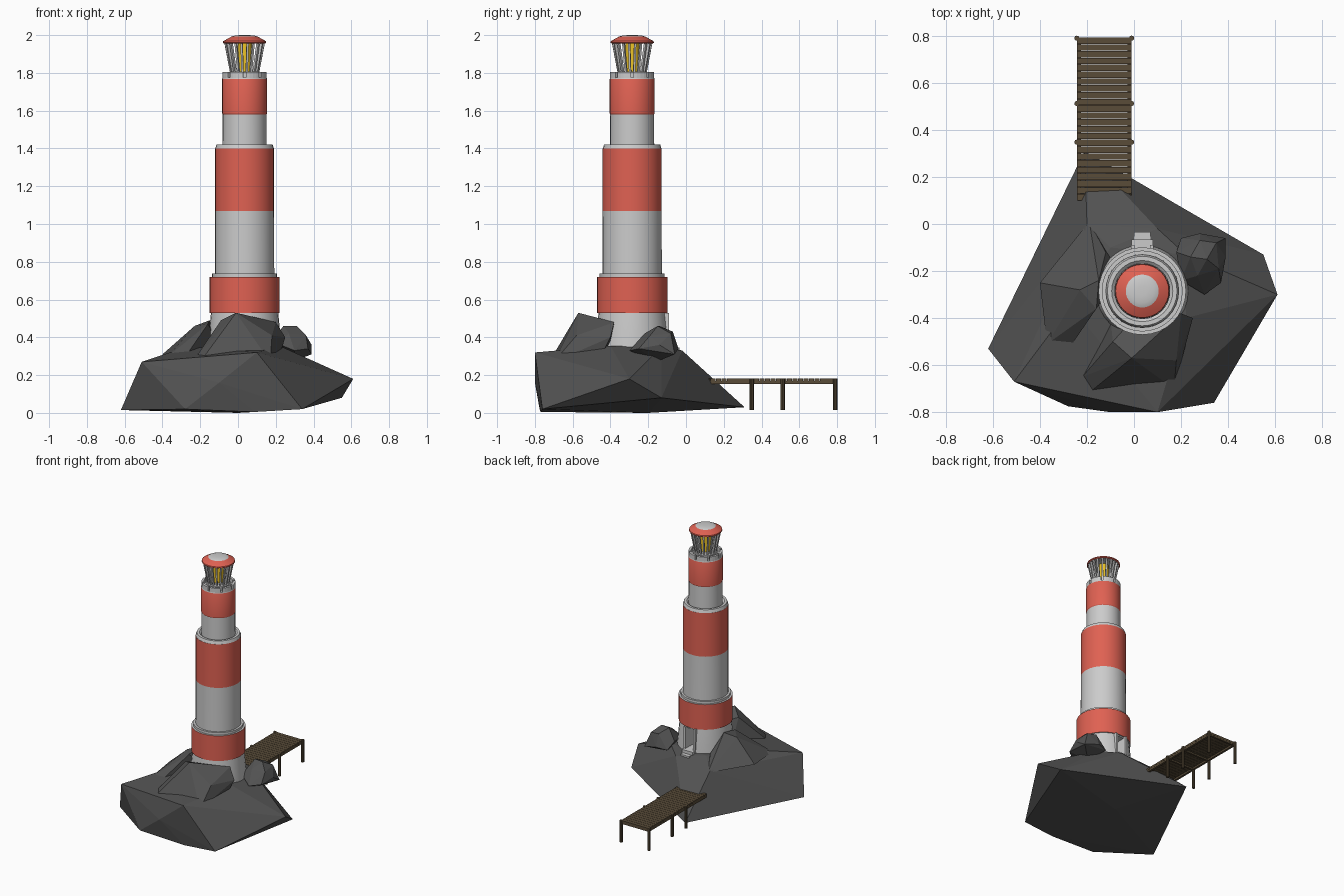
import bpy, bmesh, math
from mathutils import Matrix, Vector

if "Cube" in bpy.data.objects:
    bpy.data.objects.remove(bpy.data.objects["Cube"])

CX, CY = 0.035, -0.285  # tower axis


def mat(name, col):
    m = bpy.data.materials.new(name)
    m.diffuse_color = (*col, 1)
    m.use_nodes = True
    m.node_tree.nodes["Principled BSDF"].inputs["Base Color"].default_value = m.diffuse_color
    return m


RED = mat("red_paint", (0.74, 0.12, 0.085))
WHITE = mat("pale_paint", (0.62, 0.62, 0.62))
STONE = mat("stone", (0.085, 0.085, 0.085))
WOOD = mat("wood", (0.10, 0.072, 0.04))
LAMP = mat("lamp_glow", (0.85, 0.55, 0.02))


def finish(bm, name, mats, smooth=False):
    bmesh.ops.recalc_face_normals(bm, faces=bm.faces)
    me = bpy.data.meshes.new(name)
    bm.to_mesh(me)
    bm.free()
    ob = bpy.data.objects.new(name, me)
    bpy.context.collection.objects.link(ob)
    for m in mats:
        me.materials.append(m)
    if smooth:
        bpy.ops.object.select_all(action='DESELECT')
        ob.select_set(True)
        bpy.context.view_layer.objects.active = ob
        bpy.ops.object.shade_smooth_by_angle(angle=math.radians(30))
    return ob


def lathe(name, prof, mats, n=32):
    """prof: (radius, z, material index of the strip above the point)"""
    bm = bmesh.new()
    rings = []
    for r, z, _ in prof:
        rings.append([bm.verts.new((CX + r * math.cos(2 * math.pi * i / n),
                                    CY + r * math.sin(2 * math.pi * i / n), z)) for i in range(n)])
    for k in range(len(prof) - 1):
        for i in range(n):
            j = (i + 1) % n
            f = bm.faces.new((rings[k][i], rings[k][j], rings[k + 1][j], rings[k + 1][i]))
            f.material_index = prof[k][2]
    bm.faces.new(rings[0])
    bm.faces.new(rings[-1]).material_index = prof[-1][2]
    return finish(bm, name, mats, True)


def add_box(bm, lo, hi, M=Matrix()):
    lo, hi = Vector(lo), Vector(hi)
    T = Matrix.Translation((lo + hi) / 2) @ Matrix.Diagonal((*(hi - lo), 1))
    bmesh.ops.create_cube(bm, size=1, matrix=M @ T)


def boxes(name, items, m):
    bm = bmesh.new()
    for it in items:
        add_box(bm, *it)
    return finish(bm, name, [m])


def rock(name, pts):
    bm = bmesh.new()
    for p in pts:
        bm.verts.new(p)
    bmesh.ops.convex_hull(bm, input=bm.verts)
    for v in [v for v in bm.verts if not v.link_faces]:
        bm.verts.remove(v)
    return finish(bm, name, [STONE])


# Rocky island and the boulders on it
rock("island", [(-.62, -.53, .015), (-.51, -.67, .27), (-.28, -.775, .02), (-.1, -.8, .16),
                (.1, -.8, .32), (.09, -.77, .005), (.34, -.76, .02), (.61, -.3, .18), (.55, -.13, .08),
                (-.21, .31, .03), (-.2, 0, .3), (.1, -.02, .33), (.22, -.13, .35), (-.1, -.1, .355),
                (-.27, -.35, .35), (.22, -.4, .355), (0, -.2, 0)])
rock("front_boulder", [(-.22, -.65, .3), (-.2, -.725, .27), (.17, -.7, .27), (.18, -.58, .41),
                       (-.01, -.57, .53), (-.09, -.5, .49), (.2, -.38, .48), (.25, -.4, .4),
                       (.22, -.45, .3), (.0, -.4, .46), (-.1, -.4, .3)])
rock("left_boulder", [(-.4, -.25, .31), (-.37, -.51, .3), (-.27, -.52, .31), (-.16, -.36, .47),
                      (-.23, -.28, .46), (-.15, -.24, .49), (-.12, -.12, .37), (-.19, .01, .29),
                      (-.05, -.2, .3)])
rock("right_boulder", [(.18, -.12, .38), (.2, -.24, .37), (.3, -.3, .33), (.37, -.25, .34), (.39, -.14, .36),
                       (.39, -.06, .31), (.28, -.04, .34), (.2, -.06, .33), (.24, -.14, .46), (.31, -.15, .46),
                       (.28, -.07, .43), (.35, -.08, .42), (.36, -.19, .41), (.27, -.22, .42), (.28, -.16, .27)])

# Striped stepped tower (0 = white, 1 = red)
tower = lathe("tower", [(.197, .3, 0), (.195, .36, 0), (.178, .53, 0), (.186, .53, 1), (.186, .72, 0),
                        (.172, .72, 0), (.172, .738, 0), (.157, .738, 0), (.156, 1.07, 1), (.156, 1.4, 0),
                        (.155, 1.4, 0), (.148, 1.422, 0), (.13, 1.422, 0), (.117, 1.41, 0),
                        (.116, 1.58, 1), (.119, 1.585, 1), (.119, 1.768, 0), (.116, 1.775, 0)],
              [WHITE, RED])

# Doorway recess on the back
cutter = boxes("door_cutter", [((CX - .034, -.2, .365), (CX + .034, 0, .52))], WHITE)
cutter.hide_render = True
cutter.hide_viewport = True
b = tower.modifiers.new("door", 'BOOLEAN')
b.object = cutter
b.solver = 'EXACT'
boxes("door_frame", [((CX + s * .04 - .008, -.15, .33), (CX + s * .04 + .008, -.09, .53)) for s in (-1, 1)], WHITE)
boxes("door_steps", [((CX - .045, -.14, .31), (CX + .045, -.065, .368)),
                     ((CX - .035, -.08, .3), (CX + .035, -.035, .345))], WHITE)

# Gallery parapet: ring of wall pieces with gaps
bm = bmesh.new()
N, STEPS = 8, 4
for k in range(N):
    a0 = 2 * math.pi * (k + .08) / N
    rows = []
    for s in range(STEPS + 1):
        a = a0 + 2 * math.pi / N * .84 * s / STEPS
        rows.append([bm.verts.new((CX + r * math.cos(a), CY + r * math.sin(a), z))
                     for r, z in ((.1, 1.77), (.117, 1.77), (.117, 1.806), (.1, 1.806))])
    for p, q in zip(rows, rows[1:]):
        for i in range(4):
            bm.faces.new((p[i], p[(i + 1) % 4], q[(i + 1) % 4], q[i]))
    bm.faces.new(rows[0])
    bm.faces.new(rows[-1])
finish(bm, "gallery_parapet", [WHITE])

# Lantern: floor, glowing lamp, flared struts, roof
lathe("lantern_floor", [(.082, 1.77, 0), (.082, 1.803, 0), (.072, 1.808, 0)], [WHITE])
lathe("lamp", [(.036, 1.805, 0), (.036, 1.962, 0)], [LAMP], 16)
bm = bmesh.new()
STRUTS = 20
lean = math.atan2(.03, .155)
for k in range(STRUTS):
    M = (Matrix.Translation((CX, CY, 1.805)) @ Matrix.Rotation(2 * math.pi * (k + .5) / STRUTS, 4, 'Z')
         @ Matrix.Translation((.071, 0, 0)) @ Matrix.Rotation(lean, 4, 'Y'))
    add_box(bm, (-.007, -.0055, 0), (.007, .0055, .16), M)
finish(bm, "lantern_struts", [WHITE])
lathe("roof", [(.108, 1.955, 1), (.115, 1.96, 1), (.113, 1.968, 1), (.07, 1.992, 0), (.05, 1.998, 0),
               (.02, 2.0, 0)], [WHITE, RED])

# Wooden jetty: planks, side beams, posts
X0, X1, Y0, Y1 = -.243, -.01, .1, .795
n = 24
p = (Y1 - Y0) / n
boxes("jetty_planks", [((X0, Y0 + i * p, .166), (X1, Y0 + (i + 1) * p - .002, .181)) for i in range(n)], WOOD)
boxes("jetty_beams", [((x - .008, Y0, .153), (x + .008, Y1 - .004, .17)) for x in (X0 + .009, X1 - .009)]
      + [((X0 + .01, y - .007, .155), (X1 - .01, y + .007, .167)) for y in (.348, .51, .785)], WOOD)
bm = bmesh.new()
for x in (X0, X1):
    for y in (.348, .512, .79):
        bmesh.ops.create_cone(bm, cap_ends=True, segments=8, radius1=.011, radius2=.011, depth=.168,
                              matrix=Matrix.Translation((x, y, .099)))
finish(bm, "jetty_posts", [WOOD])
